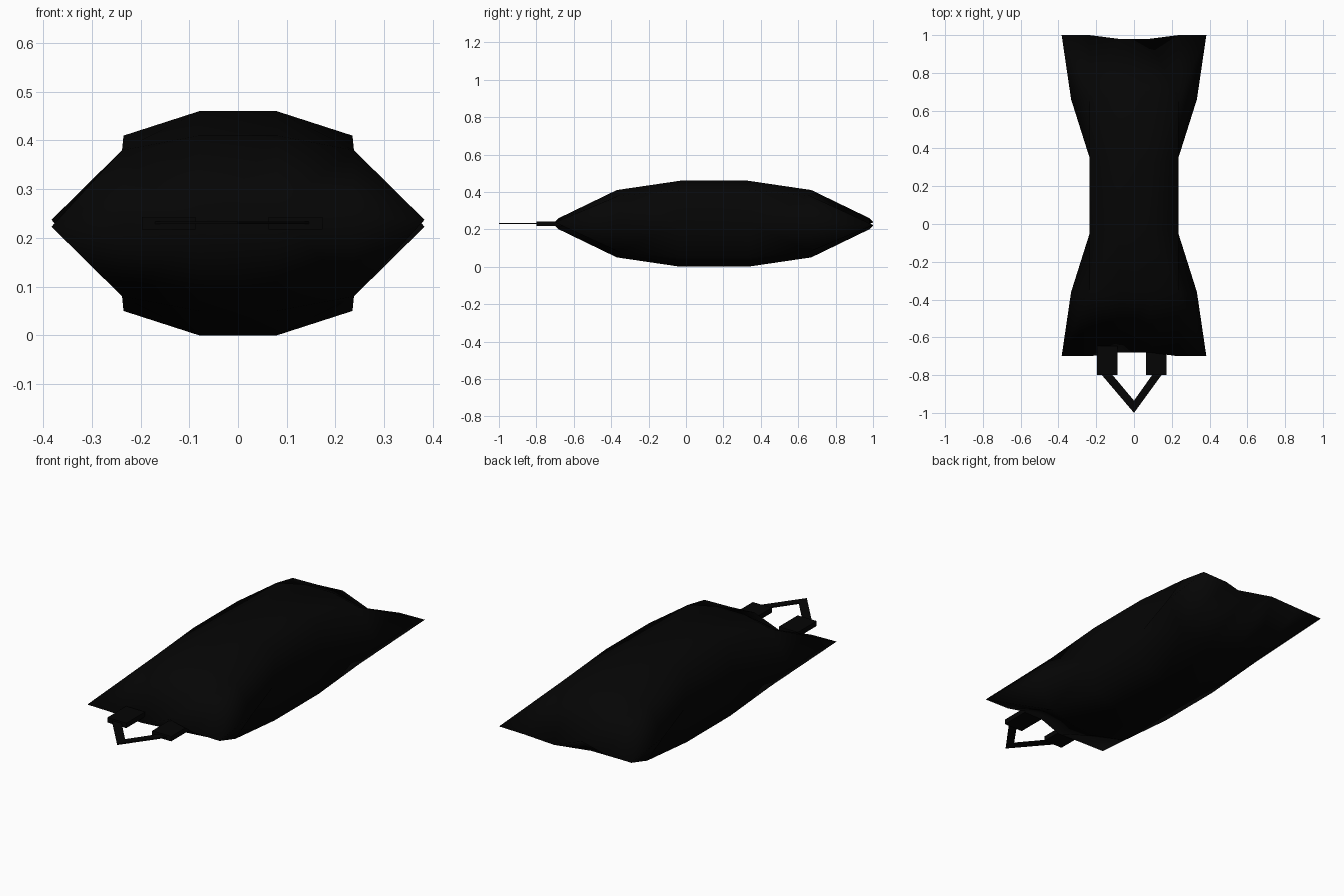
import bpy, bmesh

if "Cube" in bpy.data.objects:
    bpy.data.objects.remove(bpy.data.objects["Cube"])

black = bpy.data.materials.new("matte black")
black.diffuse_color = (0.0015, 0.0015, 0.0015, 1)
black.use_nodes = True
black.node_tree.nodes["Principled BSDF"].inputs["Base Color"].default_value = black.diffuse_color

MID_Y, MID_Z = 0.15, 0.23

# One quarter of the pillow: (x, y offset, height above the seam), row by row outwards
QUARTER = [
    [(0.08, 0.18, 0.23), (0.235, 0.18, 0.18), (0.235, 0.20, 0.0)],
    [(0.08, 0.52, 0.18), (0.238, 0.51, 0.15), (0.333, 0.51, 0.0)],
    [(0.08, 0.83, 0.03), (0.235, 0.85, 0.01), (0.383, 0.85, 0.007)],
]
STEPS = [(2, -1), (1, -1), (0, -1), (0, 1), (1, 1), (2, 1)]


def finish(bm, name, smooth):
    bmesh.ops.recalc_face_normals(bm, faces=bm.faces)
    mesh = bpy.data.meshes.new(name)
    for f in bm.faces:
        f.smooth = smooth
    bm.to_mesh(mesh)
    bm.free()
    mesh.materials.append(black)
    ob = bpy.data.objects.new(name, mesh)
    bpy.context.collection.objects.link(ob)
    return ob


def slab(name, outline, z0, z1):
    bm = bmesh.new()
    face = bm.faces.new([bm.verts.new((x, y, z0)) for x, y in outline])
    ext = bmesh.ops.extrude_face_region(bm, geom=[face])["geom"]
    for v in ext:
        if isinstance(v, bmesh.types.BMVert):
            v.co.z = z1
    return finish(bm, name, False)


# Pillow body: upper and lower sheets sharing one rippled seam
bm = bmesh.new()
seam = {}
for up in (1, -1):
    grid = []
    for r, sy in STEPS:
        row = []
        for c, sx in STEPS:
            x, y, h = QUARTER[r][c]
            on_seam = r == 2 or c == 2
            key = (r, sy, c, sx)
            if on_seam and key in seam:
                row.append(seam[key])
                continue
            # the seam ripples up on one half of each end and down on the other
            side = -sx * sy if on_seam else up
            v = bm.verts.new((sx * x, MID_Y + sy * y, MID_Z + side * h))
            if on_seam:
                seam[key] = v
            row.append(v)
        grid.append(row)
    for j in range(5):
        for i in range(5):
            a, b, c, d = grid[j][i], grid[j][i + 1], grid[j + 1][i + 1], grid[j + 1][i]
            # cells along the rim fold inwards, the corner cells fold towards the centre
            flip = (i in (0, 4)) != (j in (0, 4))
            if ((i < 2) == (j < 2)) != flip:
                bm.faces.new((a, b, c))
                bm.faces.new((a, c, d))
            else:
                bm.faces.new((a, b, d))
                bm.faces.new((b, c, d))
finish(bm, "pillow_body", True)

# Two tabs leaving the front seam
for name, x0, x1 in (("left_tab", -0.197, -0.087), ("right_tab", 0.063, 0.173)):
    slab(name, [(x0, -0.80), (x1, -0.80), (x1, -0.645), (x0, -0.645)], 0.217, 0.243)

# Thin V-shaped pull loop
slab("pull_loop", [(-0.187, -0.78), (0, -1.0), (0.16, -0.78),
                   (0.11, -0.78), (0, -0.935), (-0.13, -0.78)], 0.228, 0.234)
